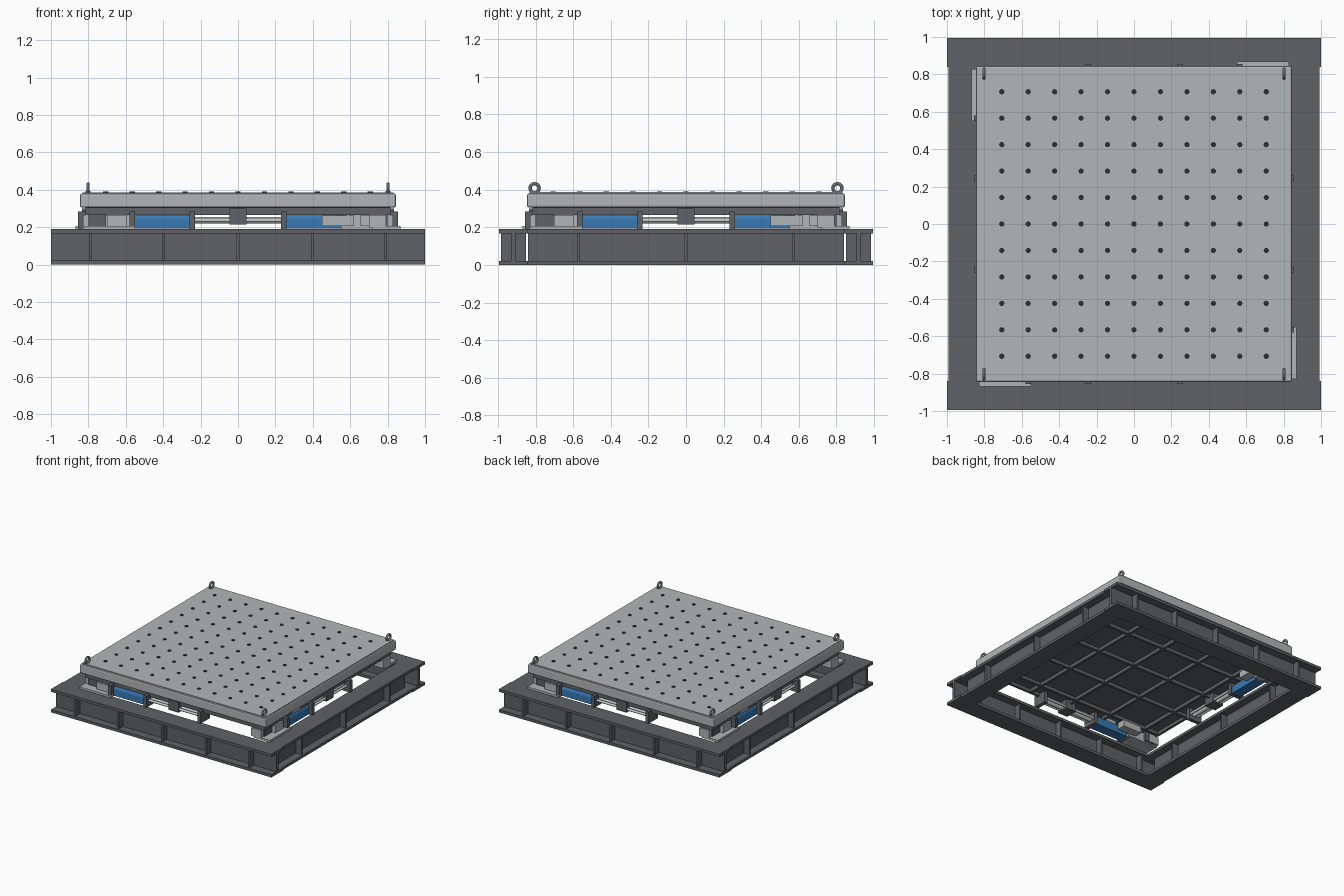
import bpy, math
from mathutils import Matrix, Vector

cube = bpy.data.objects.get("Cube")
if cube:
    bpy.data.objects.remove(cube, do_unlink=True)


def material(name, rgb):
    m = bpy.data.materials.new(name)
    m.use_nodes = True
    m.diffuse_color = (*rgb, 1)
    m.node_tree.nodes["Principled BSDF"].inputs["Base Color"].default_value = (*rgb, 1)
    return m


FRAME = material("dark grey steel", (0.115, 0.122, 0.132))
PLATE = material("light grey metal", (0.45, 0.47, 0.48))
BLUE = material("blue paint", (0.04, 0.19, 0.46))
ROD = material("bright steel", (0.58, 0.6, 0.6))
BLACK = material("black holes", (0.025, 0.026, 0.03))


def finish(name, mat, turn=0, bevel=0, smooth=False):
    """Name and colour the active object, then turn it about the model's axis."""
    o = bpy.context.object
    o.name = name
    o.data.materials.append(mat)
    bpy.ops.object.transform_apply(location=True, rotation=True, scale=True)
    o.data.transform(Matrix.Rotation(turn * math.pi / 2, 4, "Z"))
    if bevel:
        b = o.modifiers.new("bevel", "BEVEL")
        b.width, b.segments = bevel, 2
    if smooth:
        bpy.ops.object.shade_smooth_by_angle()
    return o


def box(name, mat, x, y, z, turn=0, bevel=0):
    """Box from its (low, high) extents along each axis."""
    spans = (x, y, z)
    bpy.ops.mesh.primitive_cube_add(size=1, location=[(a + b) / 2 for a, b in spans])
    bpy.context.object.scale = [b - a for a, b in spans]
    return finish(name, mat, turn, bevel)


def rod(name, mat, x, y, z, r, turn=0):
    """Cylinder lying along x."""
    bpy.ops.mesh.primitive_cylinder_add(
        vertices=32, radius=r, depth=x[1] - x[0],
        location=((x[0] + x[1]) / 2, y, z), rotation=(0, math.pi / 2, 0))
    return finish(name, mat, turn, smooth=True)


# Base frame: four I-beams with stiffeners
TOP = 0.19
INNER = 0.84


def beam(name, half, outer, turn, stiffeners):
    mid = -(outer + INNER) / 2
    for part, z in (("bottom_flange", (0, 0.022)), ("top_flange", (TOP - 0.022, TOP))):
        box(f"{name}_{part}", FRAME, (-half, half), (-outer, -INNER), z, turn)
    box(f"{name}_web", FRAME, (-half, half), (mid - 0.012, mid + 0.012), (0.02, 0.17), turn)
    for s in stiffeners:
        box(f"{name}_stiffener", FRAME, (s - 0.007, s + 0.007),
            (-outer + 0.012, -INNER - 0.012), (0.02, 0.17), turn)


for turn, name in ((0, "front_beam"), (2, "back_beam")):
    beam(name, 1, 0.995, turn, (-0.79, -0.4, 0, 0.4, 0.79))
for turn, name in ((1, "left_beam"), (3, "right_beam")):
    beam(name, INNER, 0.992, turn, (-0.57, 0, 0.57))

# Table top with a slightly inset upper skin
box("table_plate", PLATE, (-0.845, 0.845), (-0.845, 0.845), (0.305, 0.38), bevel=0.01)
box("table_skin", PLATE, (-0.832, 0.832), (-0.832, 0.832), (0.375, 0.387))

# Ribbed underside of the table
box("table_underside", FRAME, (-0.815, 0.815), (-0.815, 0.815), (0.292, 0.307))
for turn in (0, 1):
    for p in (-0.805, -0.68, -0.34, 0, 0.34, 0.68, 0.805):
        box("underside_rib", FRAME, (-0.815, 0.815), (p - 0.01, p + 0.01), (0.265, 0.3), turn)

# Grid of threaded holes, shown as thin black discs
bpy.ops.mesh.primitive_cylinder_add(vertices=16, radius=0.014, depth=0.007,
                                    location=(-0.707, -0.707, 0.388))
holes = finish("mounting_holes", BLACK)
for axis in (0, 1):
    a = holes.modifiers.new("grid", "ARRAY")
    a.count = 11
    a.use_relative_offset = False
    a.use_constant_offset = True
    step = Vector((0, 0, 0))
    step[axis] = 0.1414
    a.constant_offset_displace = step

# Lifting eyes on the table corners
for sx in (-1, 1):
    for sy in (-1, 1):
        bpy.ops.mesh.primitive_torus_add(
            major_radius=0.024, minor_radius=0.009, major_segments=28, minor_segments=10,
            location=(sx * 0.802, sy * 0.805, 0.408), rotation=(0, math.pi / 2, 0))
        finish("lifting_eye", PLATE, smooth=True)
        bpy.ops.mesh.primitive_cylinder_add(vertices=20, radius=0.014, depth=0.008,
                                            location=(sx * 0.802, sy * 0.805, 0.389))
        finish("lifting_eye_collar", PLATE, smooth=True)

# One drive unit per side, each a quarter turn from the last
Y = -0.785
for t in range(4):
    rod("drive_motor", BLUE, (-0.55, -0.26), Y, 0.237, 0.042, t)
    box("motor_cradle", BLUE, (-0.55, -0.26), (Y - 0.042, Y + 0.042), (0.193, 0.235), t)
    for x in (-0.565, -0.245, 0.245):
        box("rod_bracket", FRAME, (x - 0.015, x + 0.015), (Y - 0.07, Y + 0.05), (TOP, 0.285), t)
    rod("drive_rod", ROD, (-0.24, 0.24), Y, 0.237, 0.018, t)
    for side in (-0.035, 0.035):
        rod("guide_rod", ROD, (-0.24, 0.24), Y + side, 0.237, 0.01, t)
    box("table_carrier", FRAME, (-0.045, 0.045), (Y - 0.05, Y + 0.05), (0.215, 0.3), t)
    box("junction_box", PLATE, (-0.455, -0.36), (Y - 0.03, Y + 0.03), (0.265, 0.294), t)
    box("gear_box", PLATE, (-0.62, -0.45), (Y + 0.06, Y + 0.13), (0.208, 0.262), t)
    # Corner support below the table
    box("corner_base_plate", PLATE, (-0.83, -0.55), (-0.87, -0.72), (TOP, 0.207), t)
    box("corner_block", PLATE, (-0.7, -0.595), (-0.83, -0.72), (0.2, 0.265), t)
    box("corner_column", FRAME, (-0.8, -0.705), (-0.8, -0.705), (0.2, 0.3), t)
    box("corner_slider", PLATE, (0.7, 0.79), (-0.83, -0.74), (0.2, 0.265), t)
